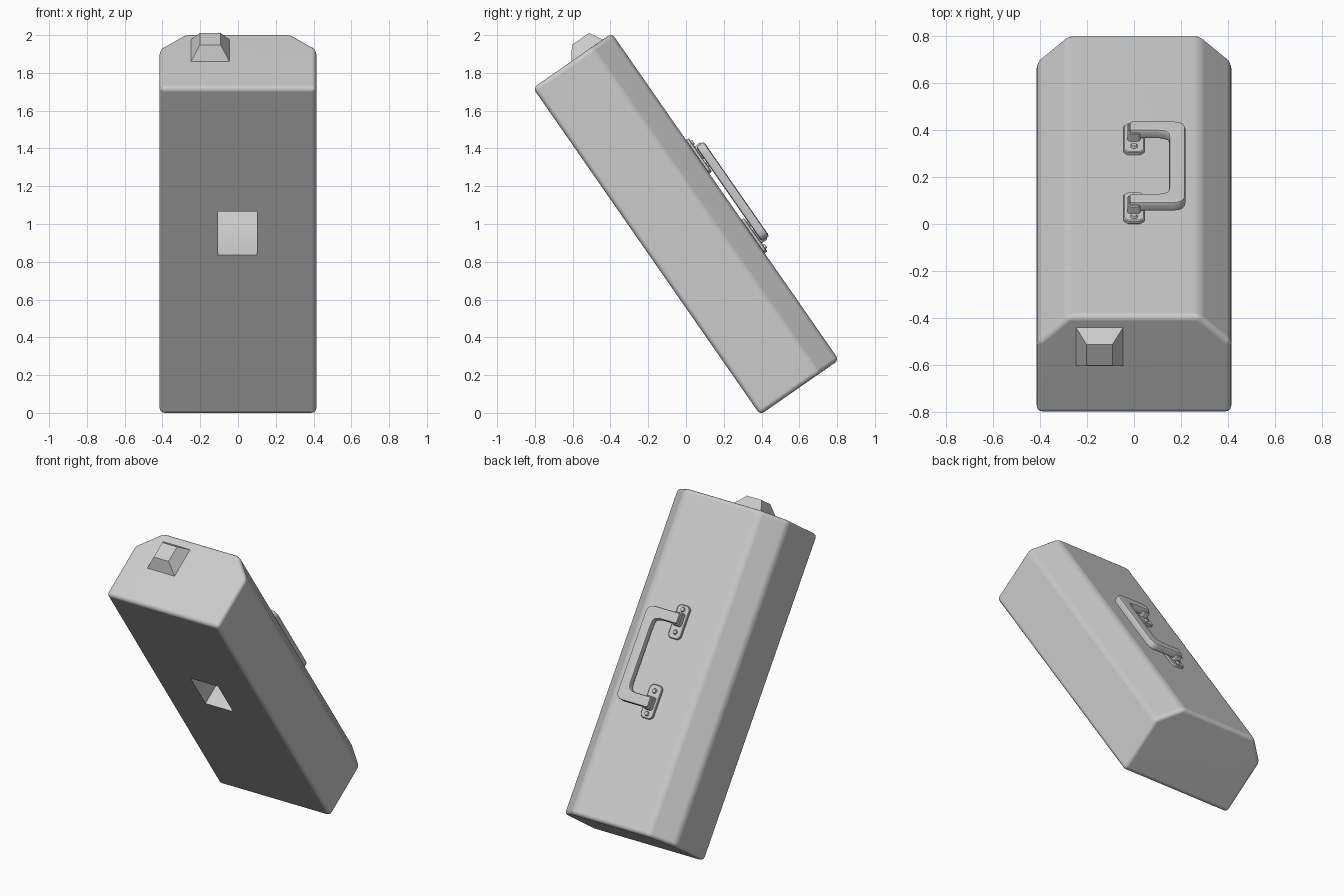
import bpy, bmesh, math
from mathutils import Matrix

if "Cube" in bpy.data.objects:
    bpy.data.objects.remove(bpy.data.objects["Cube"])

# Local frame: Y runs down the case, Z out of its lid; the whole case leans
LEAN = Matrix.Translation((0, 0, 1)) @ Matrix.Rotation(math.radians(-55.2), 4, 'X')
W, L, T = 0.83, 2.107, 0.508
TOP = T / 2

grey = bpy.data.materials.new("plain grey")
grey.use_nodes = True
GREY = (0.6, 0.6, 0.6, 1)
grey.diffuse_color = GREY
grey.node_tree.nodes["Principled BSDF"].inputs["Base Color"].default_value = GREY


def prism(points, depth):
    """Extrude a closed outline in XY upward along Z."""
    bm = bmesh.new()
    face = bm.faces.new([bm.verts.new((x, y, 0)) for x, y in points])
    ext = bmesh.ops.extrude_face_region(bm, geom=[face])
    verts = [v for v in ext["geom"] if isinstance(v, bmesh.types.BMVert)]
    bmesh.ops.translate(bm, verts=verts, vec=(0, 0, depth))
    bmesh.ops.recalc_face_normals(bm, faces=bm.faces)
    return bm


def round_edges(bm, width, segments):
    bmesh.ops.bevel(bm, geom=bm.edges[:], offset=width, segments=segments,
                    profile=0.5, affect='EDGES', clamp_overlap=True)


def make(name, bm, local=Matrix()):
    bm.transform(local)
    mesh = bpy.data.meshes.new(name)
    bm.to_mesh(mesh)
    bm.free()
    mesh.materials.append(grey)
    obj = bpy.data.objects.new(name, mesh)
    bpy.context.collection.objects.link(obj)
    obj.matrix_world = LEAN
    return obj


def smooth(obj, angle=35):
    bpy.ops.object.select_all(action='DESELECT')
    obj.select_set(True)
    bpy.context.view_layer.objects.active = obj
    bpy.ops.object.shade_smooth_by_angle(angle=math.radians(angle))
    mod = obj.modifiers.new("Flat faces", 'WEIGHTED_NORMAL')
    mod.keep_sharp = True


def clipped_box(hx, hy, c):
    """Rectangle outline with clipped corners."""
    return [(hx - c, -hy), (hx, -hy + c), (hx, hy - c), (hx - c, hy),
            (c - hx, hy), (-hx, hy - c), (-hx, c - hy), (c - hx, -hy)]


# Turns an XY outline extruded along Z into a YZ outline extruded along X
def along_x(offset):
    return Matrix(((0, 0, 1, offset), (1, 0, 0, 0), (0, 1, 0, 0), (0, 0, 0, 1)))


# Turns an XY outline extruded along Z into an XZ outline extruded along Y
along_y = Matrix(((1, 0, 0, 0), (0, 0, 1, -L / 2), (0, 1, 0, 0), (0, 0, 0, 1)))

# Case body: box section with two chamfered lid edges, softly rounded
h, c = W / 2, 0.135
section = [(-h, -TOP), (h, -TOP), (h, TOP - c), (h - c, TOP), (c - h, TOP), (-h, TOP - c)]
bm = prism(section, L)
bm.transform(along_y)
bmesh.ops.recalc_face_normals(bm, faces=bm.faces)
round_edges(bm, 0.026, 4)
body = make("case_body", bm)

# Pocket cut into the underside, with a kinked lower wall
y0, y1, z0 = -0.256, 0.024, -TOP
pocket = [(y0, z0 - 0.1), (y1, z0 - 0.1), (y1, z0 + 0.21), (y1 - 0.08, z0 + 0.38), (y0, z0 + 0.38)]
cutter = make("pocket_cutter", prism(pocket, 0.205), along_x(-0.105))
cutter.hide_render = True
cut = body.modifiers.new("Pocket", 'BOOLEAN')
cut.object = cutter
cut.operation = 'DIFFERENCE'
cut.solver = 'EXACT'
bpy.context.view_layer.update()
graph = bpy.context.evaluated_depsgraph_get()
result = bpy.data.meshes.new_from_object(body.evaluated_get(graph))
body.modifiers.clear()
body.data = result
bpy.data.objects.remove(cutter)
smooth(body)

# Tapered knob on the upper end
bm = bmesh.new()
bmesh.ops.create_cube(bm, size=1)
for v in bm.verts:
    outer = v.co.y < 0
    size = 0.11 if outer else 0.228
    v.co = (v.co.x * size - 0.147, -L / 2 + (-0.07 if outer else 0.02),
            v.co.z * size + (0.1 if outer else 0.093))
make("end_knob", bm)

# Carrying handle: U-shaped bar lying over the lid
a, t, k = 0.305, 0.07, 0.04
outer = [(-0.02, -a), (0.22 - k, -a), (0.208, -a + 0.012), (0.22, -a + k)]
inner = [(0.22 - t, -a + t + k), (0.142, -a + t + 0.012), (0.22 - t - k, -a + t), (-0.02, -a + t)]
flip = lambda pts: [(x, -y) for x, y in reversed(pts)]
bm = prism(outer + flip(outer) + flip(inner) + inner, 0.05)
round_edges(bm, 0.013, 2)
smooth(make("carrying_handle", bm, Matrix.Translation((0, 0, TOP + 0.022))))

# Hinge brackets, each with a plate, a barrel and two screws
for side, end in ((-1, "upper"), (1, "lower")):
    mid = side * 0.257
    bm = prism(clipped_box(0.045, 0.108, 0.018), 0.02)
    round_edges(bm, 0.004, 1)
    make(end + "_bracket_plate", bm, Matrix.Translation((0, mid, TOP - 0.003)))

    bm = prism(clipped_box(0.028, 0.042, 0.008), 0.056)
    round_edges(bm, 0.004, 1)
    make(end + "_hinge_block", bm, Matrix.Translation((0, side * 0.27, TOP)))

    for i, y in enumerate((0.19, 0.335)):
        bm = bmesh.new()
        bmesh.ops.create_cone(bm, cap_ends=True, segments=16, radius1=0.017,
                              radius2=0.012, depth=0.014)
        screw = make(f"{end}_screw_{i + 1}", bm, Matrix.Translation((0, side * y, TOP + 0.02)))
        smooth(screw)
